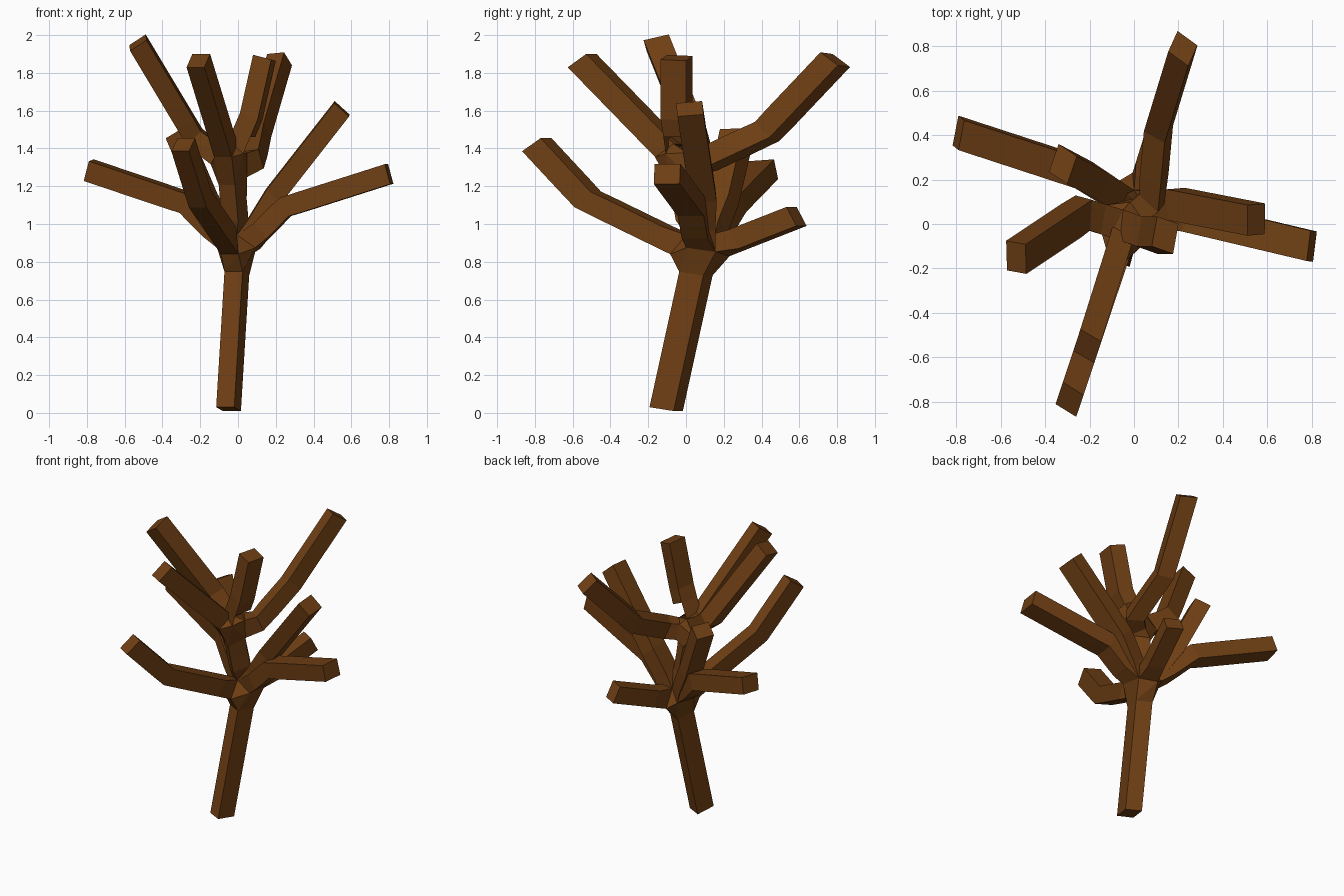
import bpy
from mathutils import Vector

if "Cube" in bpy.data.objects:
    bpy.data.objects.remove(bpy.data.objects["Cube"])

STRETCH = Vector((1.0, 1.36, 1.08))   # boughs are wider in y than in x
HALF = 0.051                          # half thickness of every bough

# shared joints of the skeleton
BASE = (-0.05, -0.105, 0.02)
FORK = (0.0, 0.075, 0.84)
CROWN = (-0.04, -0.01, 1.31)

# each path runs from a joint to a tip
paths = [
    [BASE, FORK, CROWN],                                                # trunk
    [FORK, (-0.27, 0.24, 1.11), (-0.79, 0.41, 1.285)],                  # left
    [FORK, (0.25, 0.03, 1.09), (0.80, -0.10, 1.265)],                   # right
    [FORK, (0.19, 0.09, 1.15), (0.55, 0.02, 1.61)],                     # right, rising
    [FORK, (-0.20, -0.52, 1.13), (-0.29, -0.79, 1.42)],                 # front
    [FORK, (0.16, 0.585, 1.04)],                                        # back, low
    [FORK, (-0.17, 0.19, 1.13), (-0.32, 0.27, 1.48)],                   # back left
    [CROWN, (0.08, 0.11, 1.34), (0.11, 0.43, 1.49), (0.22, 0.79, 1.87)],  # back, high
    [CROWN, (0.07, -0.05, 1.57), (0.14, -0.05, 1.88)],                  # upright
    [CROWN, (-0.23, 0.05, 1.46), (-0.53, -0.15, 1.96)],                 # left, high
    [CROWN, (-0.21, -0.55, 1.865)],                                     # front, high
]

# skeleton of edges, joints merged
index, edges = {}, []
for path in paths:
    for p in path:
        index.setdefault(p, len(index))
    edges += [(index[a], index[b]) for a, b in zip(path, path[1:])]
verts = [[c / s for c, s in zip(p, STRETCH)] for p in index]

mesh = bpy.data.meshes.new("tree")
mesh.from_pydata(verts, edges, [])
tree = bpy.data.objects.new("tree", mesh)
bpy.context.collection.objects.link(tree)
tree.scale = STRETCH

# square skin around the skeleton
skin = tree.modifiers.new("Skin", "SKIN")
skin.branch_smoothing = 0.0
for v in mesh.skin_vertices[0].data:
    v.radius = (HALF, HALF)
    v.use_root = False
mesh.skin_vertices[0].data[0].use_root = True

# bark colour
bark = bpy.data.materials.new("bark")
bark.diffuse_color = (0.16, 0.05, 0.007, 1)
bark.use_nodes = True
bark.node_tree.nodes["Principled BSDF"].inputs["Base Color"].default_value = bark.diffuse_color
mesh.materials.append(bark)
